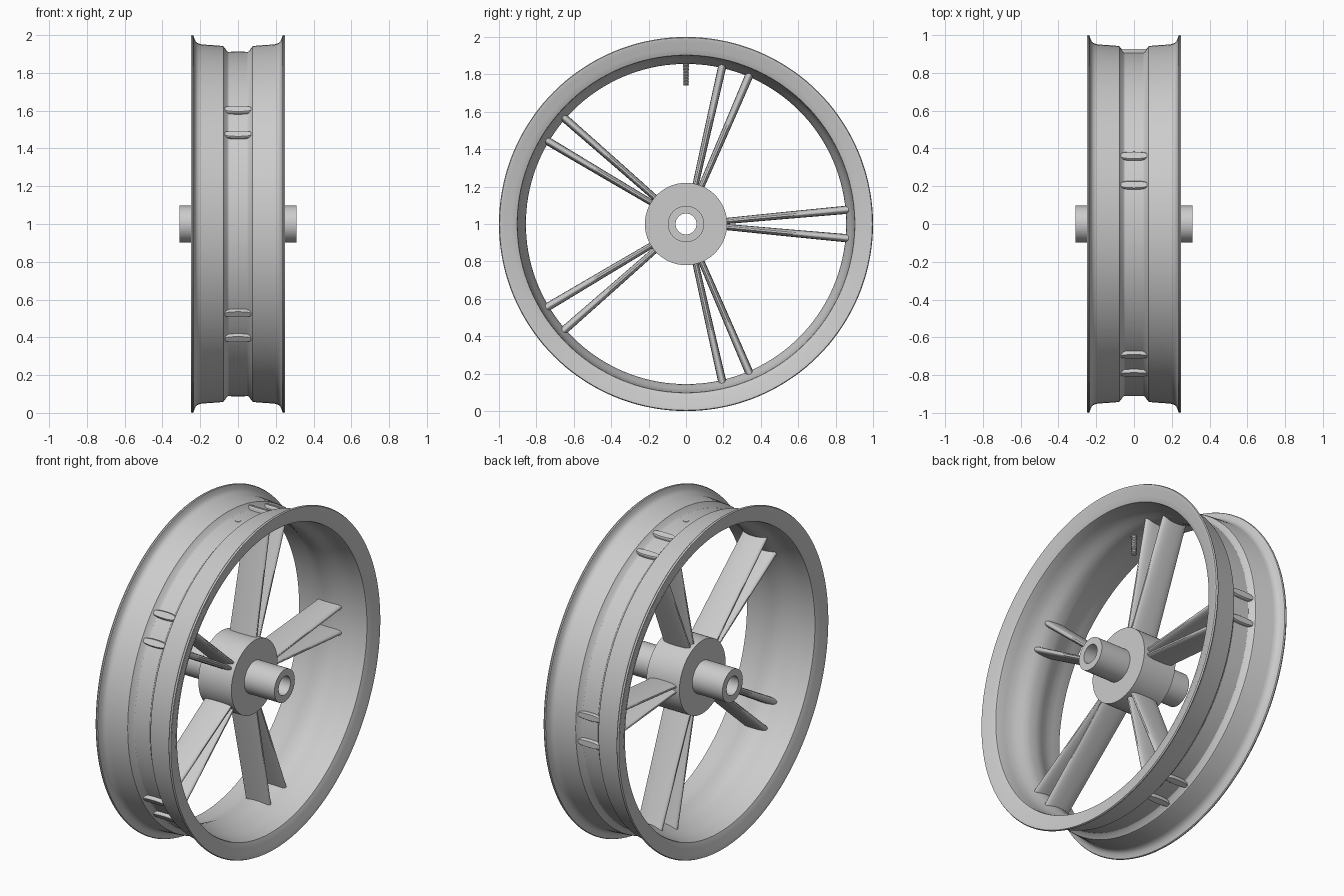
import bpy, bmesh, math
from math import cos, sin, pi
from mathutils import Vector

if "Cube" in bpy.data.objects:
    bpy.data.objects.remove(bpy.data.objects["Cube"])

CENTRE = Vector((0, 0, 1))


def finish(name, bm, angle=30):
    bmesh.ops.recalc_face_normals(bm, faces=bm.faces[:])
    mesh = bpy.data.meshes.new(name)
    bm.to_mesh(mesh)
    bm.free()
    ob = bpy.data.objects.new(name, mesh)
    bpy.context.collection.objects.link(ob)
    bpy.ops.object.select_all(action='DESELECT')
    ob.select_set(True)
    bpy.context.view_layer.objects.active = ob
    bpy.ops.object.shade_smooth_by_angle(angle=math.radians(angle))
    return ob


def bridge(bm, rings, closed=False):
    n = len(rings[0])
    pairs = list(zip(rings, rings[1:]))
    if closed:
        pairs.append((rings[-1], rings[0]))
    for a, b in pairs:
        for i in range(n):
            j = (i + 1) % n
            bm.faces.new((a[i], a[j], b[j], b[i]))


def lathe(name, profile, segments):
    """Spin a closed (x, radius) profile around the axle."""
    bm = bmesh.new()
    rings = [[bm.verts.new(CENTRE + Vector((x, r * cos(2 * pi * i / segments),
                                            r * sin(2 * pi * i / segments))))
              for i in range(segments)] for x, r in profile]
    bridge(bm, rings, closed=True)
    return finish(name, bm)


# Rim: half profiles, mirrored across x = 0
outer = [(0.05, 0.91), (0.058, 0.915), (0.076, 0.94), (0.085, 0.943), (0.195, 0.951),
         (0.215, 0.958), (0.226, 0.97), (0.232, 0.985), (0.236, 0.997), (0.242, 1.0),
         (0.250, 0.996), (0.250, 0.985), (0.243, 0.968), (0.240, 0.935), (0.226, 0.903)]
inner = [(0.215, 0.90), (0.17, 0.897), (0.13, 0.891), (0.10, 0.882),
         (0.07, 0.869), (0.045, 0.860), (0.02, 0.856)]
half = outer + inner
lathe("rim", half + [(-x, r) for x, r in reversed(half)], 144)

# Hub drum and hollow axle tube
lathe("hub", [(-0.11, 0.06), (-0.11, 0.22), (0.11, 0.22), (0.11, 0.06)], 72)
lathe("axle_tube", [(-0.31, 0.056), (-0.31, 0.097), (0.31, 0.097), (0.31, 0.056)], 48)


# Spokes: flat rounded blades lofted from the hub through the rim well
def spoke(name, angle, side):
    radial = Vector((0, cos(angle), sin(angle)))
    tangent = Vector((0, -sin(angle), cos(angle)))
    bm = bmesh.new()
    rings = []
    # distance along radius, offset, half width, half thickness
    for d, off, w, t in [(0.15, 0.010, 0.090, 0.016), (0.5, 0.043, 0.085, 0.019),
                         (0.87, 0.077, 0.080, 0.022), (0.921, 0.081, 0.079, 0.022),
                         (0.927, 0.0815, 0.075, 0.018)]:
        ring = []
        for i in range(32):
            a = 2 * pi * i / 32
            x = w * math.copysign(abs(cos(a)) ** 0.8, cos(a))
            y = t * math.copysign(abs(sin(a)) ** 0.8, sin(a))
            ring.append(bm.verts.new(CENTRE + radial * d + tangent * (side * off + y)
                                     + Vector((x, 0, 0))))
        rings.append(ring)
    bridge(bm, rings)
    bm.faces.new(rings[0])
    bm.faces.new(rings[-1])
    finish(name, bm)


for k in range(5):
    for side in (-1, 1):
        spoke(f"spoke_{k + 1}_{'a' if side < 0 else 'b'}", 2 * pi * k / 5, side)

# Valve stem: threaded pin hanging below the top of the rim well
levels = [(1.74, 0.013)]
threads = 14
for i in range(threads):
    z = 1.743 + i * 0.008
    levels += [(z, 0.013), (z + 0.004, 0.017)]
levels += [(1.86, 0.015), (1.912, 0.015)]
bm = bmesh.new()
rings = [[bm.verts.new((r * cos(2 * pi * i / 20), r * sin(2 * pi * i / 20), z))
          for i in range(20)] for z, r in levels]
bridge(bm, rings)
bm.faces.new(rings[0])
bm.faces.new(rings[-1])
finish("valve_stem", bm)
